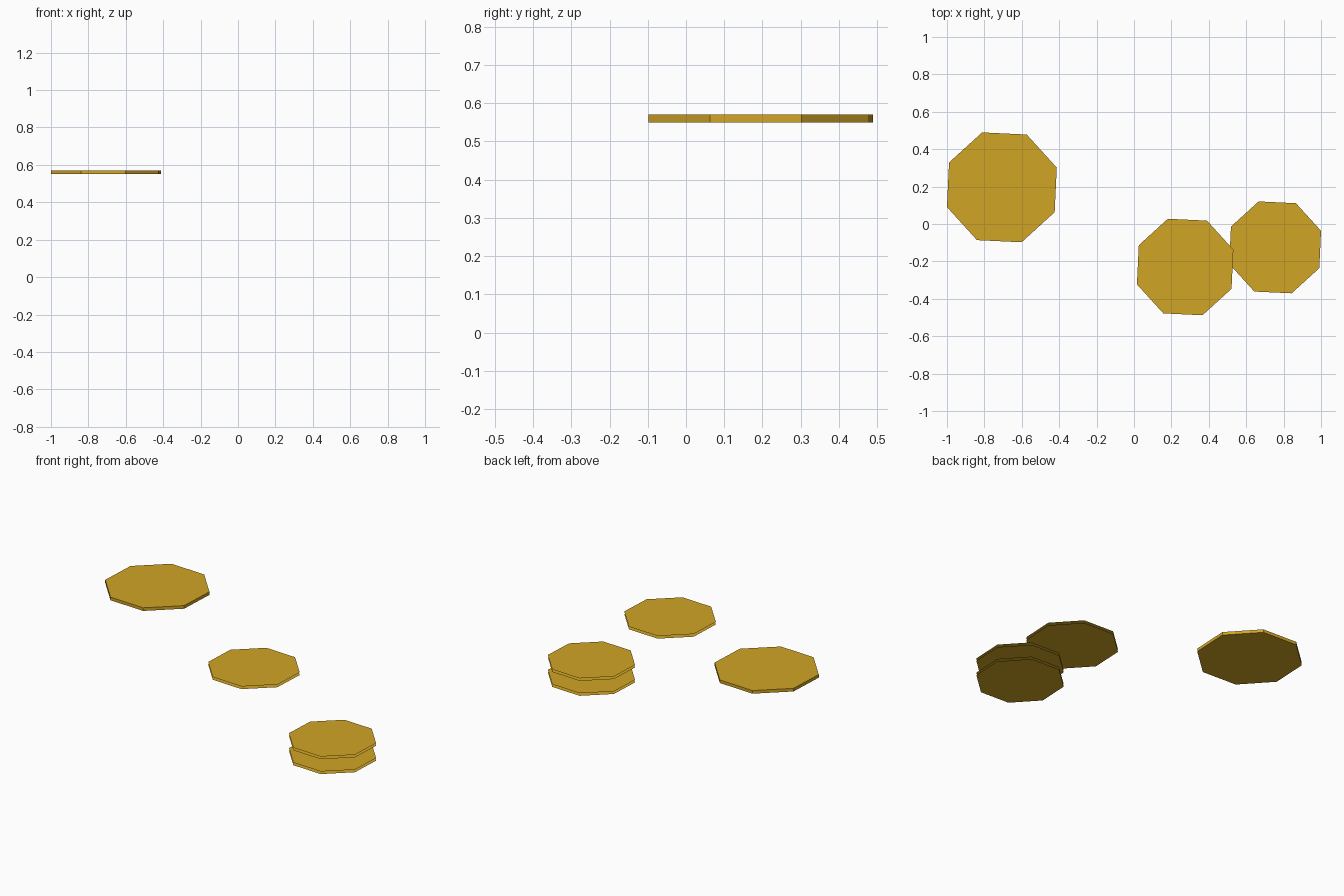
import bpy
import bmesh
import math

if "Cube" in bpy.data.objects:
    bpy.data.objects.remove(bpy.data.objects["Cube"])

SIDES = 8
TURN = math.radians(19.8)

gold = bpy.data.materials.new("gold")
gold.diffuse_color = (0.64, 0.375, 0.018, 1.0)
gold.use_nodes = True
gold.node_tree.nodes["Principled BSDF"].inputs["Base Color"].default_value = gold.diffuse_color


def ring(bm, x, y, z, radius):
    """One octagonal ring of vertices."""
    return [bm.verts.new((x + radius * math.cos(TURN + i * math.tau / SIDES),
                          y + radius * math.sin(TURN + i * math.tau / SIDES), z))
            for i in range(SIDES)]


def disc(name, x, y, z, radius, thickness, rim):
    """Octagonal disc: bottom and top faces, with or without the rim wall."""
    bm = bmesh.new()
    low = ring(bm, x, y, z, radius)
    high = ring(bm, x, y, z + thickness, radius)
    bm.faces.new(low[::-1])
    bm.faces.new(high)
    if rim:
        for i in range(SIDES):
            j = (i + 1) % SIDES
            bm.faces.new((low[i], low[j], high[j], high[i]))
    mesh = bpy.data.meshes.new(name)
    bm.to_mesh(mesh)
    bm.free()
    mesh.materials.append(gold)
    obj = bpy.data.objects.new(name, mesh)
    bpy.context.collection.objects.link(obj)
    return obj


# Large closed disc on the left
disc("large_disc", -0.7065, 0.196, 0.55, 0.312, 0.02, True)

# Middle disc, open around the rim
disc("middle_disc", 0.2735, -0.23, 0.459, 0.274, 0.017, False)

# Two stacked small discs on the right, open around the rim
for label, z in (("lower", 0.0), ("upper", 0.095)):
    disc(label + "_small_disc", 0.7545, -0.125, z, 0.261, 0.0165, False)
